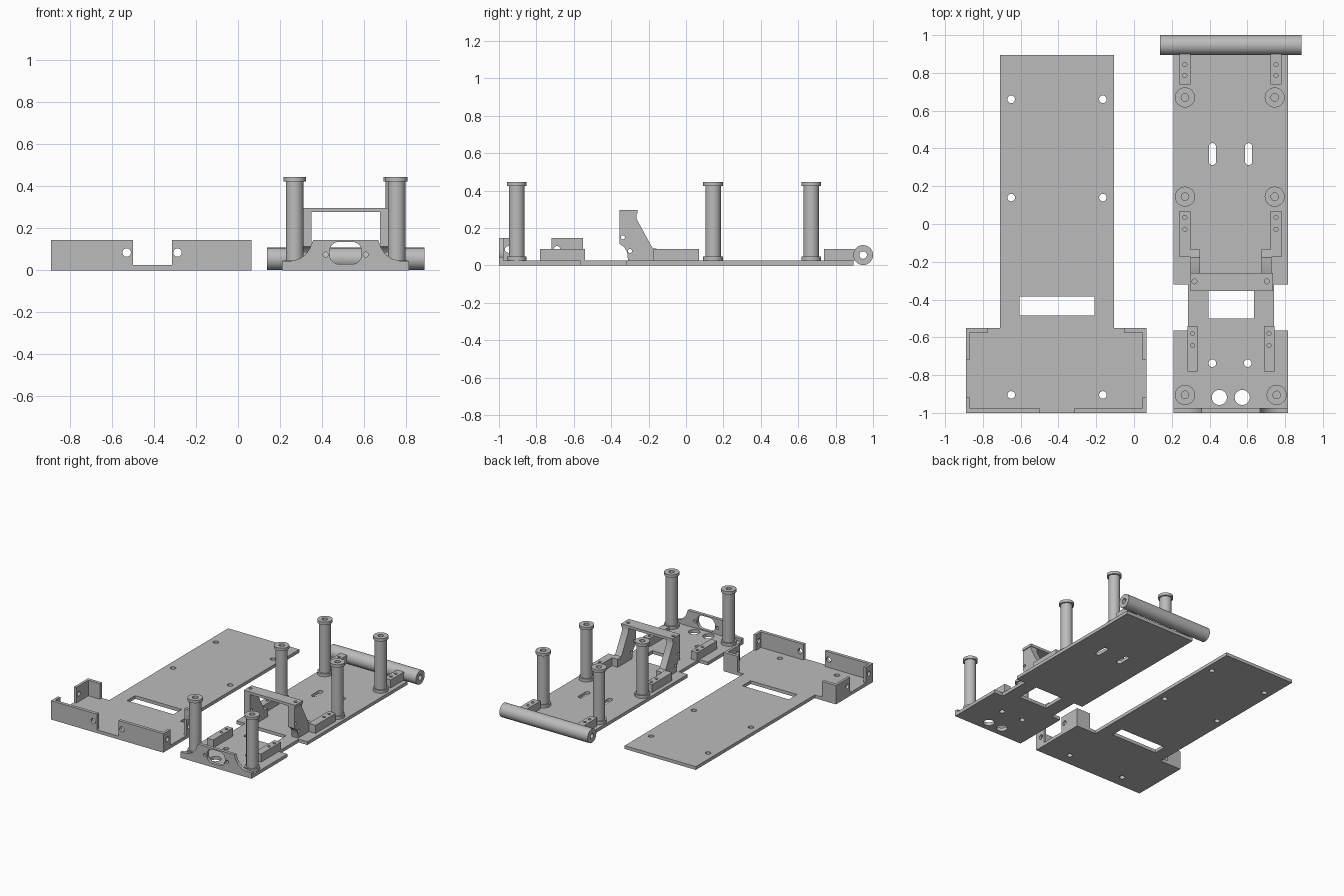
import bpy, bmesh, math
from mathutils import Matrix, Vector

cube = bpy.data.objects.get("Cube")
if cube:
    bpy.data.objects.remove(cube)

grey = bpy.data.materials.new("plain_grey")
grey.use_nodes = True
colour = (0.5, 0.5, 0.5, 1)
grey.diffuse_color = colour
grey.node_tree.nodes["Principled BSDF"].inputs["Base Color"].default_value = colour

# Each axis maps a flat profile (u, v) and its depth into the model's frame
AXES = {
    "z": Matrix(((1, 0, 0), (0, 1, 0), (0, 0, 1))),   # u = x, v = y
    "y": Matrix(((1, 0, 0), (0, 0, 1), (0, 1, 0))),   # u = x, v = z
    "x": Matrix(((0, 0, 1), (1, 0, 0), (0, 1, 0))),   # u = y, v = z
}


def rect(u0, v0, u1, v1):
    return [(u0, v0), (u1, v0), (u1, v1), (u0, v1)]


def circle(u, v, r, n=32):
    return [(u + r * math.cos(math.tau * i / n), v + r * math.sin(math.tau * i / n)) for i in range(n)]


def rounded(u, v, half_u, half_v, r, n=8):
    """Rounded rectangle about a centre."""
    points = []
    for k, (su, sv) in enumerate([(1, 1), (-1, 1), (-1, -1), (1, -1)]):
        for i in range(n + 1):
            a = math.pi / 2 * (k + i / n)
            points.append((u + su * (half_u - r) + r * math.cos(a),
                           v + sv * (half_v - r) + r * math.sin(a)))
    return points


def extrude(name, outline, low, high, axis="z", holes=()):
    """Extrude a flat outline with holes between two depths along an axis."""
    curve = bpy.data.curves.new(name, "CURVE")
    curve.dimensions = "2D"
    curve.fill_mode = "BOTH"
    curve.extrude = (high - low) / 2
    for loop in [outline, *holes]:
        spline = curve.splines.new("POLY")
        spline.points.add(len(loop) - 1)
        for point, (u, v) in zip(spline.points, loop):
            point.co = (u, v, 0, 1)
        spline.use_cyclic_u = True
    temp = bpy.data.objects.new(name + "_profile", curve)
    bpy.context.collection.objects.link(temp)
    graph = bpy.context.evaluated_depsgraph_get()
    mesh = bpy.data.meshes.new_from_object(temp.evaluated_get(graph))
    bpy.data.objects.remove(temp)
    bpy.data.curves.remove(curve)

    bm = bmesh.new()
    bm.from_mesh(mesh)
    bmesh.ops.remove_doubles(bm, verts=bm.verts, dist=0.0001)
    for vert in bm.verts:
        vert.co = AXES[axis] @ (vert.co + Vector((0, 0, (low + high) / 2)))
    bmesh.ops.recalc_face_normals(bm, faces=bm.faces)
    bm.to_mesh(mesh)
    bm.free()
    mesh.name = name
    mesh.materials.clear()
    mesh.materials.append(grey)
    obj = bpy.data.objects.new(name, mesh)
    bpy.context.collection.objects.link(obj)
    bpy.ops.object.select_all(action="DESELECT")
    obj.select_set(True)
    bpy.context.view_layer.objects.active = obj
    bpy.ops.object.shade_smooth_by_angle(angle=math.radians(30))
    return obj


T = 0.025       # plate thickness
WALL = 0.145    # cover wall height

# Cover plate: long tail with a wide front
cover = [(-0.89, -1), (0.065, -1), (0.065, -0.55), (-0.105, -0.55),
         (-0.105, 0.895), (-0.71, 0.895), (-0.71, -0.55), (-0.89, -0.55)]
screws = [circle(x, y, 0.02) for x in (-0.65, -0.165) for y in (0.66, 0.14, -0.905)]
extrude("cover_plate", cover, 0, T, "z", [rect(-0.605, -0.485, -0.21, -0.385)] + screws)

# Cover walls around the wide front
for side, outer, s, end, hole_x in (("right", -0.89, 1, -0.5, -0.53),
                                    ("left", 0.065, -1, -0.315, -0.288)):
    inner = outer + s * 0.02
    x0, x1 = sorted((outer, inner))
    extrude(f"cover_front_wall_{side}", rect(*sorted((outer, end))[:1], T, max(outer, end), WALL),
            -1, -0.975, "y", [circle(hole_x, 0.085, 0.02)])
    extrude(f"cover_front_side_wall_{side}", rect(-0.975, T, -0.915, WALL), x0, x1, "x",
            [circle(-0.95, 0.085, 0.018)])
    extrude(f"cover_rear_side_wall_{side}", rect(-0.72, T, -0.575, WALL), x0, x1, "x",
            [circle(-0.69, 0.085, 0.018)])
    far = outer + s * 0.118
    extrude(f"cover_rear_wall_{side}", rect(min(outer, far), T, max(outer, far), WALL),
            -0.575, -0.55, "y")

# Base plates: main plate with a narrow neck, and the front plate
base = [(0.21, 0.895), (0.21, -0.32), (0.285, -0.32), (0.285, -0.565), (0.21, -0.565),
        (0.21, -0.68), (0.815, -0.68), (0.815, -0.565), (0.74, -0.565), (0.74, -0.32),
        (0.815, -0.32), (0.815, 0.895)]
extrude("base_plate", base, 0, T, "z",
        [rect(0.395, -0.5, 0.635, -0.32)]
        + [rounded(x, 0.37, 0.019, 0.058, 0.0185) for x in (0.415, 0.607)])
extrude("base_front_plate", rect(0.21, -1, 0.815, -0.68), 0, T, "z",
        [circle(x, -0.737, 0.02) for x in (0.415, 0.602)]
        + [circle(x, -0.918, 0.04) for x in (0.452, 0.573)])

# Front panel with scooped shoulders
MID = 0.5125
shoulder = [(0.3025, T), (0.3025, 0.045), (0.255, 0.046), (0.218, 0.056),
            (0.188, 0.078), (0.17, 0.105), (0.155, 0.145)]
panel = [(MID + u, v) for u, v in shoulder] + [(MID - u, v) for u, v in reversed(shoulder)]
extrude("front_panel", panel, -1, -0.975, "y",
        [rounded(MID, 0.083, 0.076, 0.053, 0.045)]
        + [circle(x, 0.075, 0.012) for x in (0.417, 0.608)])

# Hollow posts with a flange at each end
POST_TOP = 0.445
for row, y, xs in (("rear", 0.67, (0.27, 0.745)), ("middle", 0.145, (0.27, 0.745)),
                   ("front", -0.905, (0.27, 0.755))):
    for side, x in zip(("right", "left"), xs):
        bore = [circle(x, y, 0.02)]
        for part, r, low, high in (("base", 0.053, T, T + 0.022),
                                   ("body", 0.042, T + 0.022, POST_TOP - 0.022),
                                   ("cap", 0.053, POST_TOP - 0.022, POST_TOP)):
            extrude(f"{row}_post_{part}_{side}", circle(x, y, r), low, high, "z", bore)

# Small mounting blocks, each with two screw holes
for row, y0, y1, holes, spans in (
        ("rear", 0.738, 0.9, (0.844, 0.786), ((0.24, 0.298), (0.722, 0.782))),
        ("middle", -0.175, 0.07, (0.034, -0.028), ((0.24, 0.298), (0.722, 0.782))),
        ("front", -0.78, -0.54, (-0.58, -0.643), ((0.283, 0.336), (0.687, 0.743)))):
    for side, (x0, x1) in zip(("right", "left"), spans):
        extrude(f"{row}_block_{side}", rect(x0, y0, x1, y1), T, 0.087, "z",
                [circle((x0 + x1) / 2, y, 0.011, 16) for y in holes])

# Bridge: two sloped legs and a cross beam
leg = [(-0.31, T), (-0.135, T), (-0.135, 0.087), (-0.178, 0.09), (-0.265, 0.25), (-0.265, 0.277),
       (-0.355, 0.277), (-0.355, 0.115), (-0.33, 0.098), (-0.315, 0.07)]
for side, x0, x1 in (("right", 0.298, 0.35), ("left", 0.675, 0.728)):
    extrude(f"bridge_leg_{side}", leg, x0, x1, "x",
            [circle(-0.337, 0.15, 0.011, 16), circle(-0.3, 0.077, 0.011, 16)])
extrude("bridge_beam", rect(0.298, -0.355, 0.735, -0.26), 0.277, 0.297, "z",
        [circle(x, -0.304, 0.013, 16) for x in (0.32, 0.703)])

# Rear cross tube
extrude("rear_tube", circle(0.947, 0.055, 0.053, 48), 0.137, 0.887, "x",
        [circle(0.947, 0.055, 0.02)])
